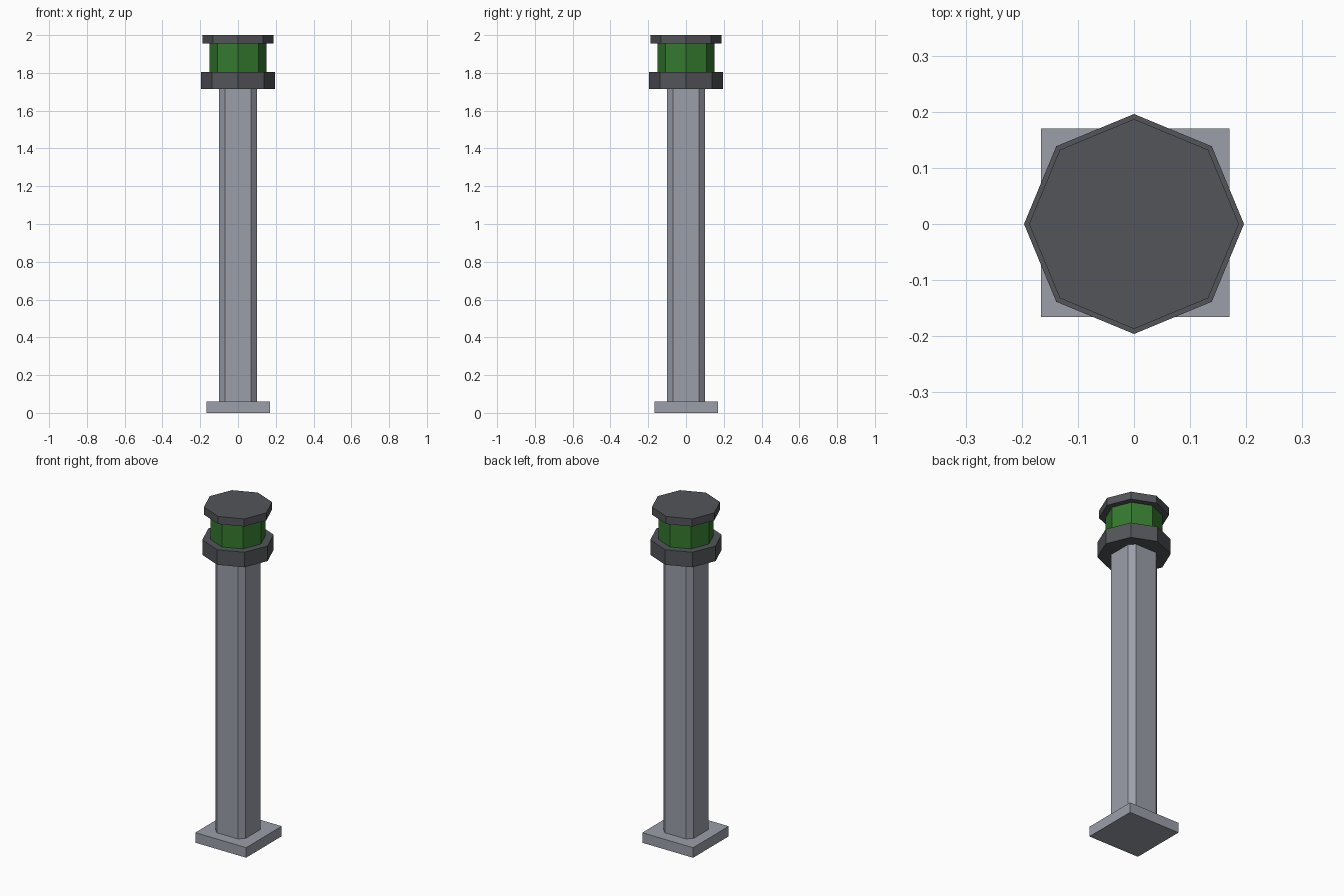
import bpy, math

if "Cube" in bpy.data.objects:
    bpy.data.objects.remove(bpy.data.objects["Cube"])


def material(name, rgb):
    m = bpy.data.materials.new(name)
    m.diffuse_color = (*rgb, 1.0)
    m.use_nodes = True
    m.node_tree.nodes["Principled BSDF"].inputs["Base Color"].default_value = m.diffuse_color
    return m


steel = material("light_steel", (0.33, 0.345, 0.40))
dark = material("dark_grey", (0.085, 0.09, 0.10))
green = material("green_lens", (0.035, 0.19, 0.028))


def prism(name, outline, z0, z1, mat):
    """Extrude a counter-clockwise outline from z0 to z1."""
    n = len(outline)
    verts = [(x, y, z) for z in (z0, z1) for x, y in outline]
    faces = [tuple(reversed(range(n))), tuple(range(n, 2 * n))]
    faces += [(i, (i + 1) % n, n + (i + 1) % n, n + i) for i in range(n)]
    me = bpy.data.meshes.new(name)
    me.from_pydata(verts, [], faces)
    me.materials.append(mat)
    ob = bpy.data.objects.new(name, me)
    bpy.context.collection.objects.link(ob)
    return ob


def octagon(r):
    # corners lie on the x and y axes
    return [(r * math.cos(i * math.pi / 4), r * math.sin(i * math.pi / 4))
            for i in range(8)]


def chamfered_square(h, a):
    return [(h, -a), (h, a), (a, h), (-a, h),
            (-h, a), (-h, -a), (-a, -h), (a, -h)]


# Square foot plate
b, o = 0.168, 0.002
prism("foot_plate", [(o - b, o - b), (o + b, o - b), (o + b, o + b), (o - b, o + b)],
      0.0, 0.06, steel)

# Post with chamfered corners
prism("post", chamfered_square(0.10, 0.07), 0.06, 1.715, steel)

# Lamp head: collar, lens and cap
prism("collar", octagon(0.196), 1.715, 1.805, dark)
prism("lens", octagon(0.152), 1.805, 1.955, green)
prism("cap", octagon(0.187), 1.955, 2.0, dark)
